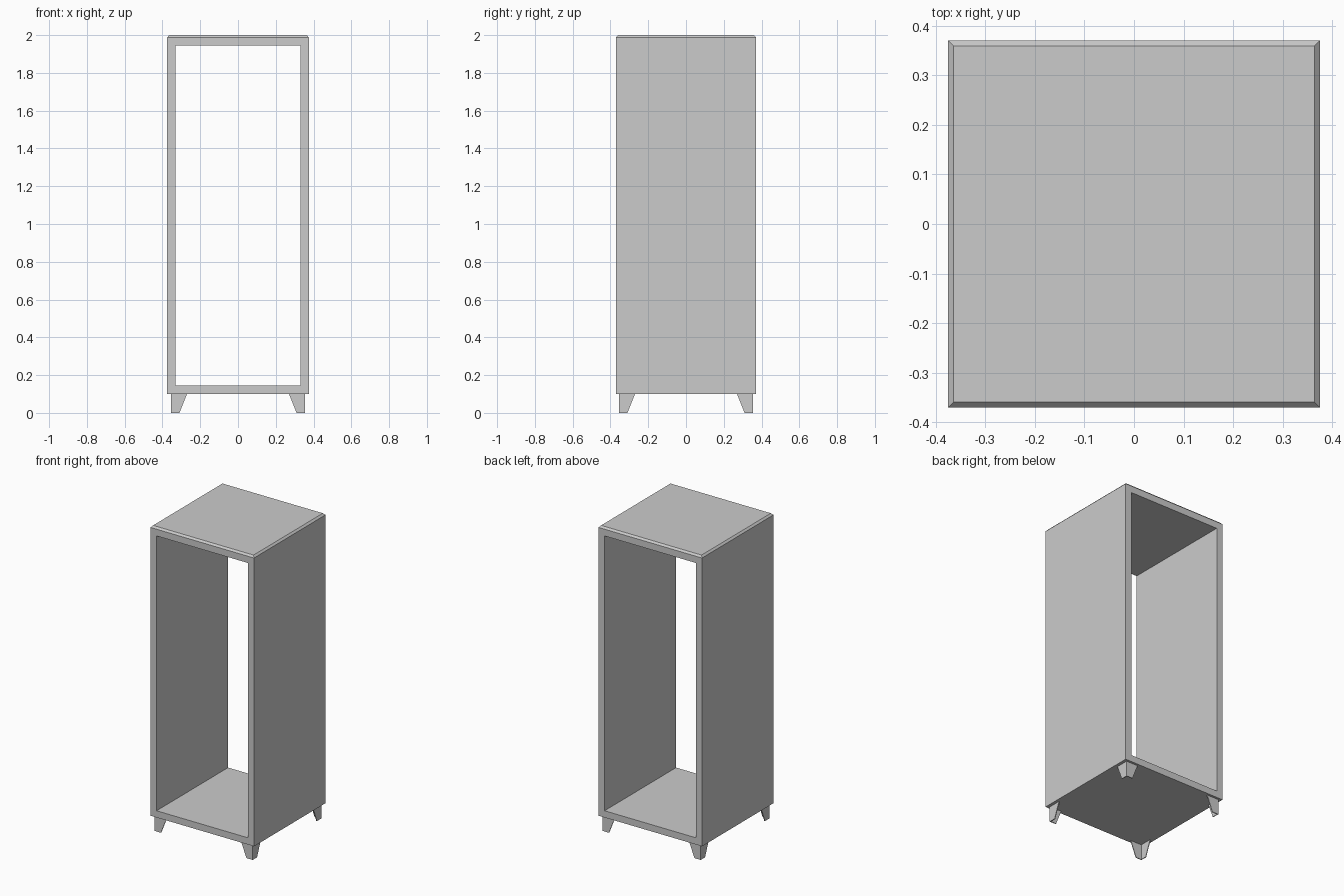
import bpy, bmesh

old = bpy.data.objects.get("Cube")
if old:
    bpy.data.objects.remove(old, do_unlink=True)

GREY = (0.6, 0.6, 0.6, 1.0)
grey = bpy.data.materials.new("plain grey")
grey.use_nodes = True
grey.diffuse_color = GREY
grey.node_tree.nodes["Principled BSDF"].inputs["Base Color"].default_value = GREY

HALF_X, HALF_Y = 0.375, 0.37
BASE, SHOULDER, TOP = 0.1, 1.988, 2.0


def add_object(name, bm):
    bmesh.ops.recalc_face_normals(bm, faces=bm.faces)
    mesh = bpy.data.meshes.new(name)
    bm.to_mesh(mesh)
    bm.free()
    mesh.materials.append(grey)
    obj = bpy.data.objects.new(name, mesh)
    bpy.context.collection.objects.link(obj)
    return obj


# Cabinet shell: a box with a chamfered top and an opening from front to back
bm = bmesh.new()
bmesh.ops.create_cube(bm, size=1)
bmesh.ops.scale(bm, vec=(2 * HALF_X, 2 * HALF_Y, SHOULDER - BASE), verts=bm.verts)
bmesh.ops.translate(bm, vec=(0, 0, (SHOULDER + BASE) / 2), verts=bm.verts)
bm.normal_update()
top = [f for f in bm.faces if f.normal.z > 0.9]
ends = [f for f in bm.faces if abs(f.normal.y) > 0.9]
bmesh.ops.inset_individual(bm, faces=top, thickness=0.016)
for v in top[0].verts:
    v.co.z = TOP
bmesh.ops.inset_individual(bm, faces=ends, thickness=0.0625)
rims = [e for f in ends for e in f.edges]
bmesh.ops.delete(bm, geom=ends, context='FACES_ONLY')
bmesh.ops.bridge_loops(bm, edges=rims)
add_object("cabinet_shell", bm)


# Feet: thin angle brackets, two tapered flaps meeting at the outer corner
def add_foot(name, sx, sy):
    corner, wide, narrow, thick = 0.355, 0.085, 0.045, 0.005
    bm = bmesh.new()

    def ring(length, z):
        inner = corner - thick
        tip = corner - length
        points = [(corner, corner), (tip, corner), (tip, inner),
                  (inner, inner), (inner, tip), (corner, tip)]
        return [bm.verts.new((sx * x, sy * y, z)) for x, y in points]

    low, high = ring(narrow, 0), ring(wide, BASE)
    bm.faces.new(low)
    bm.faces.new(high)
    for i in range(len(low)):
        j = (i + 1) % len(low)
        bm.faces.new((low[i], low[j], high[j], high[i]))
    add_object(name, bm)


for side, sx in (("left", 1), ("right", -1)):
    for end, sy in (("front", -1), ("back", 1)):
        add_foot(f"{end}_{side}_foot", sx, sy)
